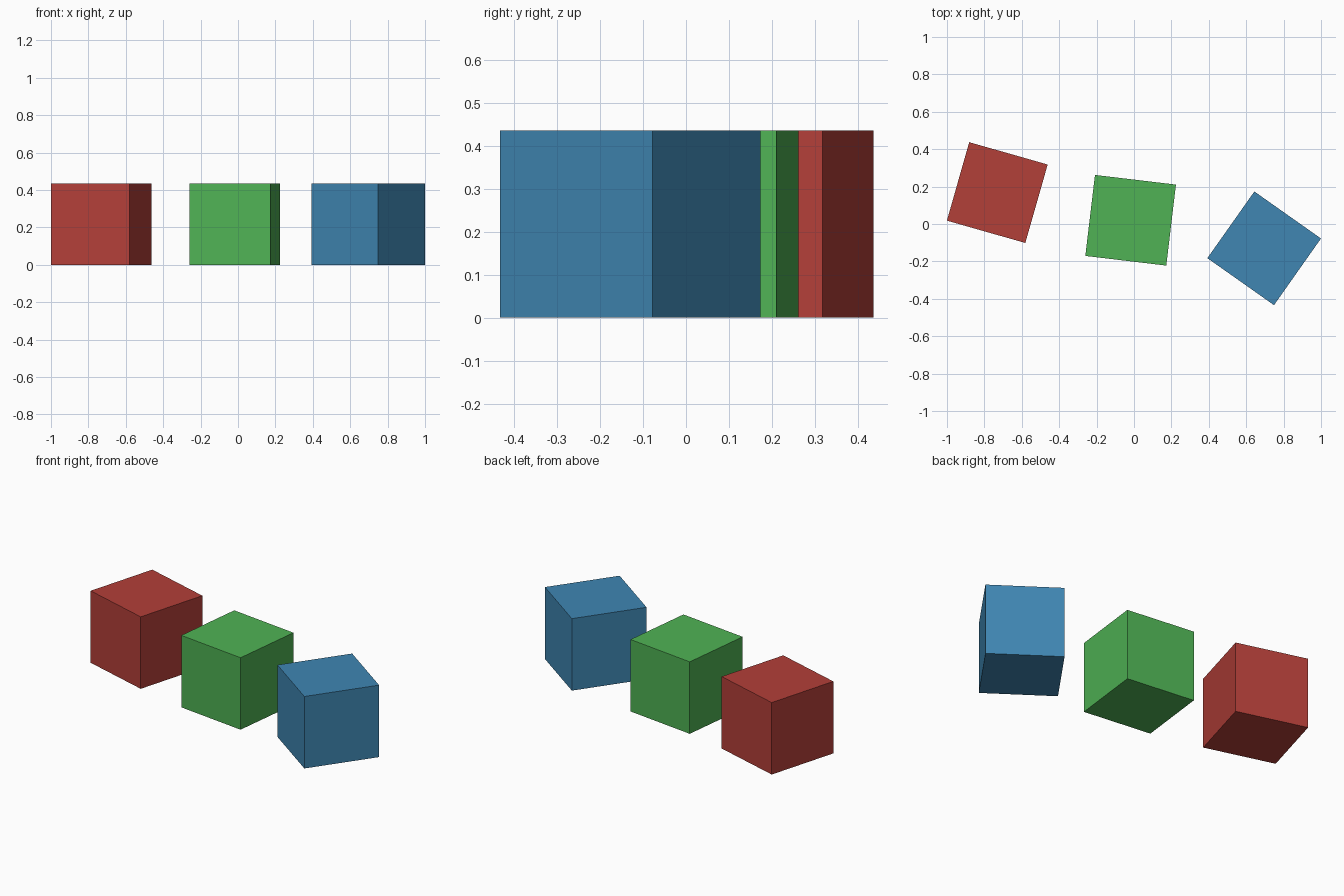
import bpy
from math import radians

if "Cube" in bpy.data.objects:
    bpy.data.objects.remove(bpy.data.objects["Cube"])

SIZE = 0.436


def block(name, x, y, angle, color):
    bpy.ops.mesh.primitive_cube_add(size=SIZE, location=(x, y, SIZE / 2),
                                    rotation=(0, 0, radians(angle)))
    ob = bpy.context.object
    ob.name = name
    mat = bpy.data.materials.new(name + "_paint")
    mat.diffuse_color = (*color, 1)
    mat.use_nodes = True
    mat.node_tree.nodes["Principled BSDF"].inputs["Base Color"].default_value = mat.diffuse_color
    ob.data.materials.append(mat)


# three toy blocks in a loose row, each turned a little
block("red_block", -0.731, 0.168, -15.9, (0.45, 0.05, 0.04))
block("green_block", -0.018, 0.020, -6.8, (0.08, 0.45, 0.09))
block("blue_block", 0.696, -0.130, -35.2, (0.05, 0.24, 0.45))
